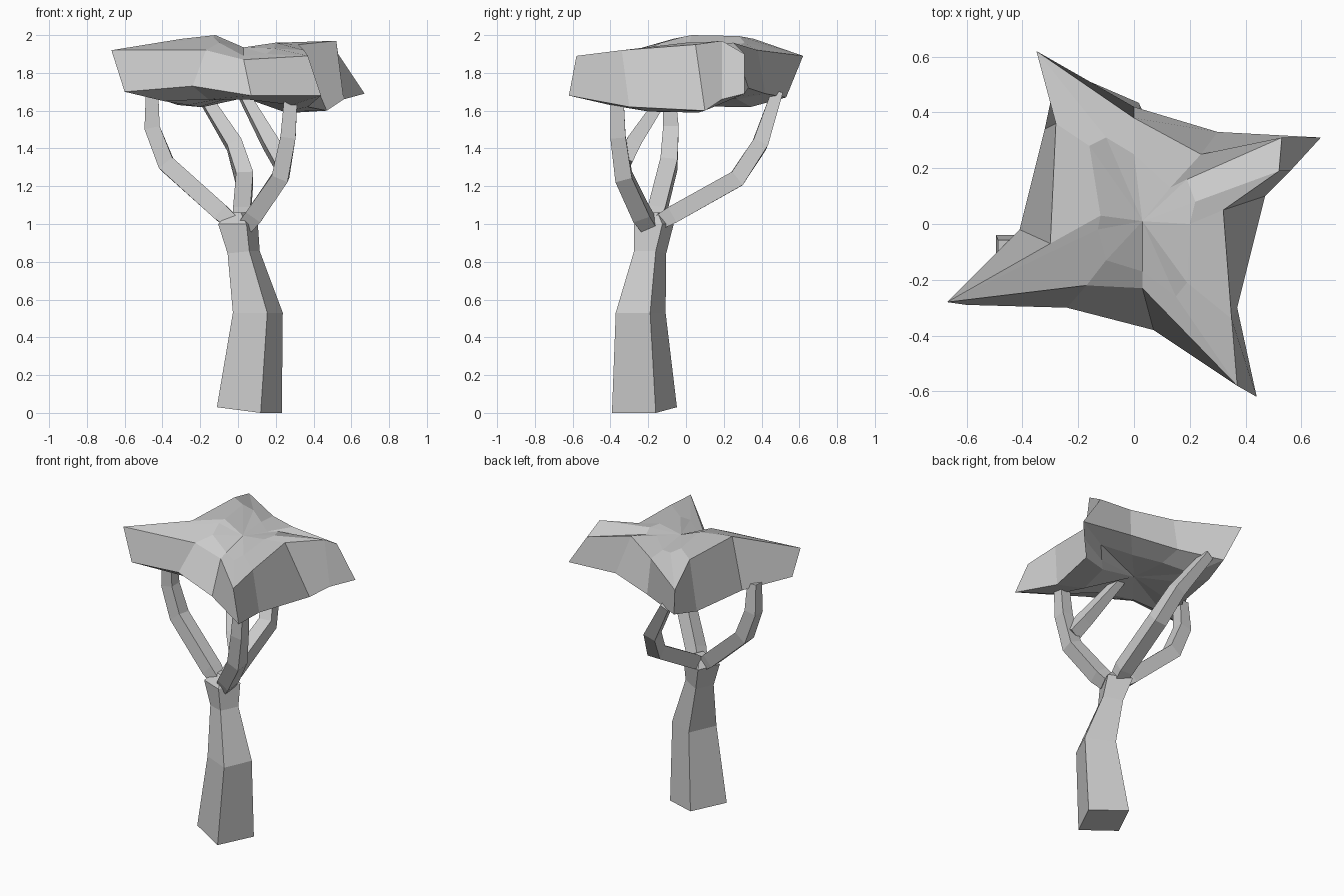
import bpy
from math import pi, cos, sin
from mathutils import Vector


def make(name, verts, faces):
    me = bpy.data.meshes.new(name)
    me.from_pydata([tuple(v) for v in verts], [], faces)
    me.update()
    ob = bpy.data.objects.new(name, me)
    bpy.context.collection.objects.link(ob)
    return ob


def bridge(a, b, n):
    """Quads between ring number a and ring number b."""
    return [(a * n + i, a * n + (i + 1) % n, b * n + (i + 1) % n, b * n + i) for i in range(n)]


def loft(name, rings):
    n = len(rings[0])
    faces = [f for k in range(len(rings) - 1) for f in bridge(k, k + 1, n)]
    faces.append(tuple(reversed(range(n))))
    faces.append(tuple(range((len(rings) - 1) * n, len(rings) * n)))
    return make(name, [v for r in rings for v in r], faces)


def limb(name, path, radii, roll=pi / 4):
    """Four-sided tapered tube along a path."""
    pts = [Vector(p) for p in path]
    ref = Vector((0, 1, 0)) if abs(pts[-1].x - pts[0].x) > abs(pts[-1].y - pts[0].y) else Vector((1, 0, 0))
    rings = []
    for i, p in enumerate(pts):
        t = (pts[min(i + 1, len(pts) - 1)] - pts[max(i - 1, 0)]).normalized()
        u = (ref - t * ref.dot(t)).normalized()
        v = t.cross(u)
        rings.append([p + radii[i] * (u * cos(roll + k * pi / 2) + v * sin(roll + k * pi / 2))
                      for k in range(4)])
    return loft(name, rings)


# Trunk: twisted square rings flaring into the fork (centre, corner offset, tilt)
rings = []
for cx, cy, cz, dx, dy, tilt in [(.06, -.22, .015, .06, -.172, .118), (.105, -.24, .53, .05, -.132, 0),
                                 (.03, -.19, .85, .03, -.085, -.1), (.0, -.17, 1.0, .045, -.105, 0),
                                 (.0, -.165, 1.06, .015, -.04, 0)]:
    ring = []
    for _ in range(4):
        ring.append((cx + dx, cy + dy, cz - tilt * (.9 * dx - .43 * dy)))
        dx, dy = -dy, dx
    rings.append(ring)
loft("trunk", rings)

# Branches
limb("left_branch", [(-.03, -.17, 1.01), (-.09, -.155, 1.06), (-.38, -.09, 1.32), (-.455, -.08, 1.51),
                     (-.455, -.09, 1.70)], [.055, .065, .064, .058, .046])
limb("right_branch", [(.05, -.2, 1.0), (.09, -.235, 1.05), (.225, -.33, 1.25), (.265, -.36, 1.46),
                      (.28, -.365, 1.68)], [.06, .066, .064, .057, .048])
limb("back_branch", [(.01, -.14, 1.01), (.02, -.07, 1.05), (.035, .27, 1.24), (-.02, .39, 1.42),
                     (-.19, .48, 1.69)], [.055, .065, .064, .058, .042])
limb("side_twig", [(.23, -.33, 1.33), (.17, -.28, 1.43), (.02, -.1, 1.70)], [.06, .056, .035])

# Canopy: four-lobed slab, all rims running counter-clockwise
upper = [(.53, .31, 1.90), (.24, .25, 1.96), (.0, .38, 1.92), (-.35, .62, 1.89), (-.28, .36, 1.98),
         (-.30, -.07, 1.98), (-.67, -.28, 1.92), (-.17, -.22, 1.92), (.03, -.23, 1.87),
         (.37, -.58, 1.89), (.35, -.34, 1.92), (.32, .05, 1.95), (.52, .19, 1.97)]
lower = [(.67, .31, 1.69), (.30, .33, 1.72), (.0, .42, 1.69), (-.28, .53, 1.67), (-.32, .34, 1.63),
         (-.41, -.02, 1.66), (-.60, -.29, 1.70), (-.24, -.30, 1.73), (.07, -.38, 1.68),
         (.44, -.62, 1.68), (.37, -.30, 1.62), (.47, .10, 1.60), (.56, .19, 1.66)]
inner_top = [(.19, .16, 1.95), (.13, .13, 1.945), (.0, .25, 1.93), (-.1, .31, 1.96), (-.16, .28, 1.995),
             (-.12, .03, 2.0), (-.13, -.02, 1.99), (-.1, -.13, 1.96), (.03, -.17, 1.89),
             (.15, -.26, 1.90), (.19, -.21, 1.93), (.2, .0, 1.96), (.22, .08, 1.96)]
low_z = [1.66, 1.67, 1.66, 1.62, 1.62, 1.63, 1.65, 1.66, 1.66, 1.63, 1.595, 1.59, 1.61]
n = len(upper)
inner_low = [(x * .65, y * .65, z) for (x, y, _), z in zip(lower, low_z)]
verts = inner_low + lower + upper + inner_top + [(0, 0, 1.68), (.03, .01, 1.935)]
faces = bridge(0, 1, n) + bridge(1, 2, n) + bridge(2, 3, n)
for i in range(n):
    j = (i + 1) % n
    faces += [(j, i, 4 * n), (3 * n + i, 3 * n + j, 4 * n + 1)]
make("canopy", verts, faces)
